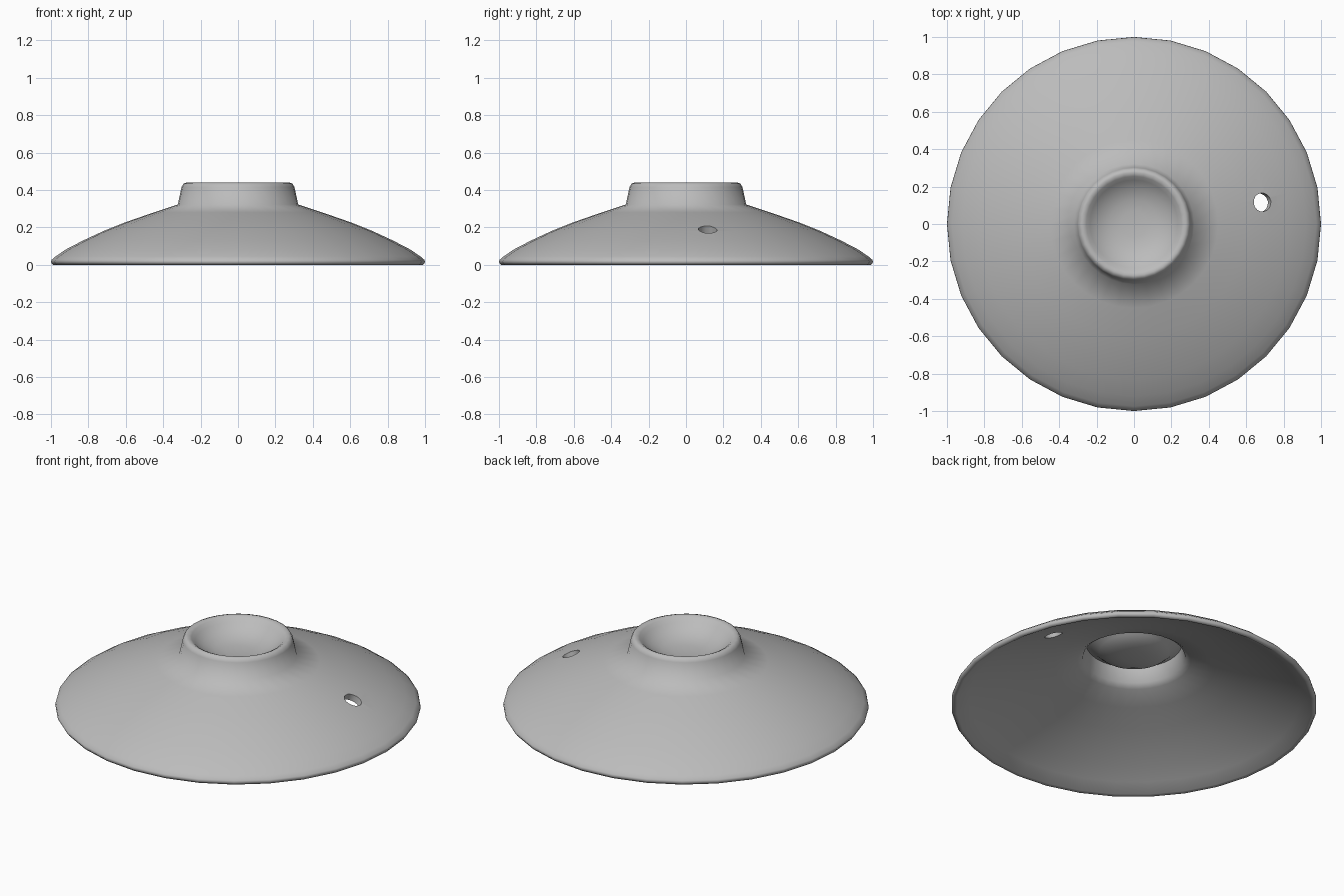
import bpy, bmesh, math
from mathutils import Vector

cube = bpy.data.objects.get("Cube")
if cube:
    bpy.data.objects.remove(cube, do_unlink=True)

SEGMENTS = 32

grey = bpy.data.materials.new("plain_grey")
grey.use_nodes = True
colour = (0.5, 0.5, 0.5, 1)
grey.diffuse_color = colour
grey.node_tree.nodes["Principled BSDF"].inputs["Base Color"].default_value = colour


def lathe(name, profile):
    """Spin a radius/height profile around z; both ends lie on the axis."""
    bm = bmesh.new()
    verts = [bm.verts.new((0, r, z)) for r, z in profile]
    edges = [bm.edges.new(pair) for pair in zip(verts, verts[1:])]
    bmesh.ops.spin(bm, geom=verts + edges, axis=(0, 0, 1), cent=(0, 0, 0),
                   steps=SEGMENTS, angle=math.tau)
    bmesh.ops.remove_doubles(bm, verts=bm.verts, dist=0.0005)
    bmesh.ops.recalc_face_normals(bm, faces=bm.faces)
    mesh = bpy.data.meshes.new(name)
    bm.to_mesh(mesh)
    bm.free()
    obj = bpy.data.objects.new(name, mesh)
    bpy.context.collection.objects.link(obj)
    mesh.materials.append(grey)
    return obj


# Profile sections, from the dish centre outwards, then back underneath
dish = [(0, 0.345), (0.07, 0.347), (0.13, 0.355), (0.19, 0.378), (0.235, 0.41)]
knob = [(0.255, 0.43), (0.275, 0.44), (0.292, 0.434), (0.302, 0.415), (0.322, 0.322)]
slope = [(0.45, 0.28), (0.6, 0.228), (0.72, 0.18), (0.83, 0.129), (0.92, 0.082)]
rim = [(0.975, 0.045), (0.997, 0.026), (1.0, 0.014), (0.99, 0.0), (0.972, 0.004)]
underside = [(r - 0.015, z - 0.037) for r, z in reversed(slope)]
cavity = [(0.31, 0.287), (0.28, 0.31), (0.262, 0.395), (0.235, 0.385), (0.19, 0.345),
          (0.13, 0.322), (0.07, 0.314), (0, 0.312)]

lid = lathe("lid", dish + knob + slope + rim + underside + cavity)

# Steam hole, drilled square to the slope
normal = Vector((0.4, 0.07, 0.91))
bpy.ops.mesh.primitive_cylinder_add(vertices=16, radius=0.05, depth=0.3,
                                    location=(0.68, 0.115, 0.175))
cutter = bpy.context.object
cutter.name = "steam_hole_cutter"
cutter.hide_render = True
cutter.rotation_euler = normal.to_track_quat("Z", "Y").to_euler()
cutter.data.materials.append(grey)

bpy.ops.object.select_all(action="DESELECT")
lid.select_set(True)
bpy.context.view_layer.objects.active = lid
drill = lid.modifiers.new("steam_hole", "BOOLEAN")
drill.object = cutter
drill.operation = "DIFFERENCE"
drill.solver = "EXACT"
bpy.ops.object.modifier_apply(modifier=drill.name)
bpy.data.objects.remove(cutter, do_unlink=True)

# Soft shading everywhere except the hole edges
bpy.ops.object.shade_smooth_by_angle(angle=math.radians(70))
